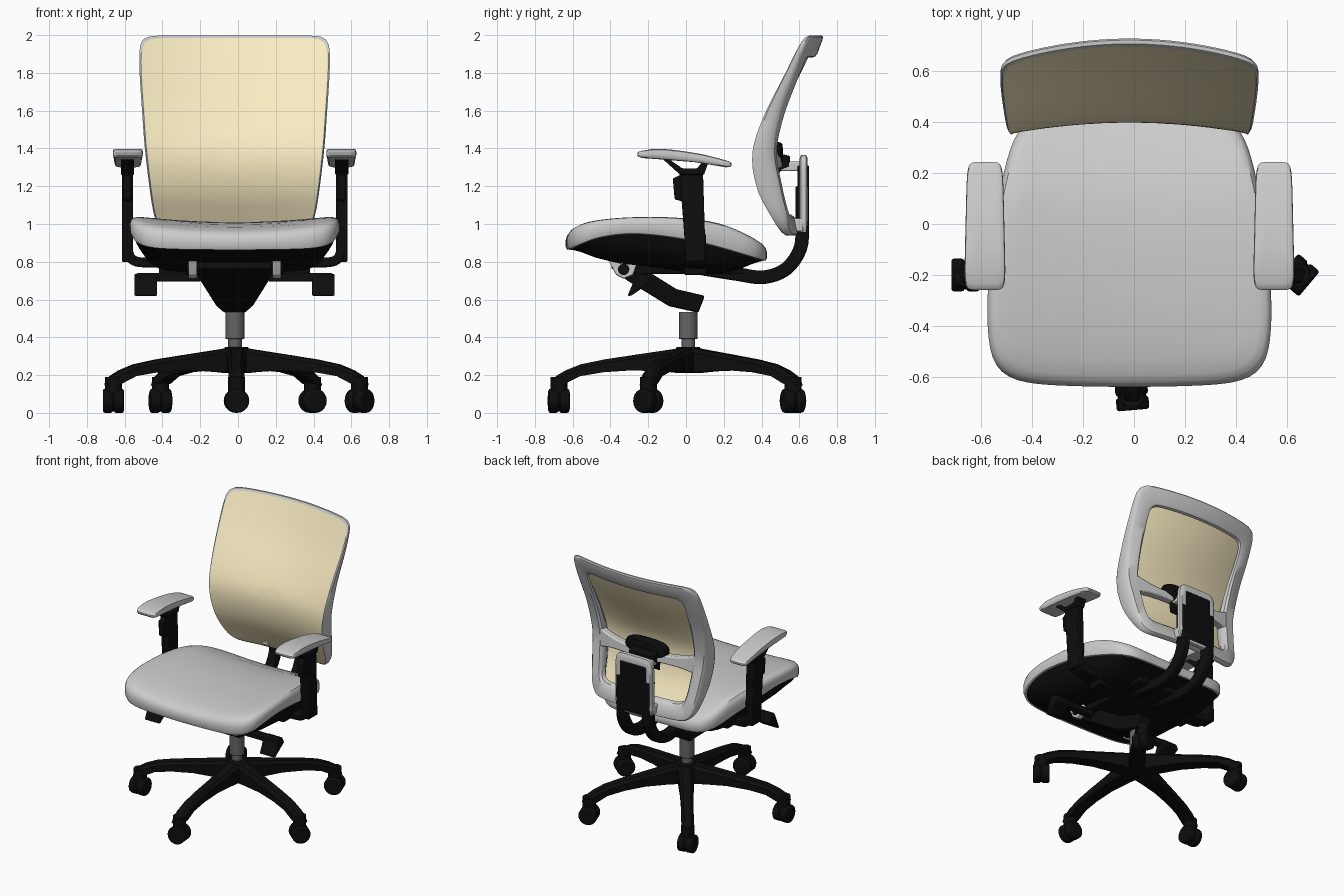
import bpy, bmesh, math
from mathutils import Vector, Matrix

if "Cube" in bpy.data.objects:
    bpy.data.objects.remove(bpy.data.objects["Cube"])

CX = -0.018                      # chair body sits slightly left of centre


def material(name, r, g, b):
    m = bpy.data.materials.new(name)
    m.diffuse_color = (r, g, b, 1)
    m.use_nodes = True
    m.node_tree.nodes["Principled BSDF"].inputs["Base Color"].default_value = m.diffuse_color
    return m


BLACK = material("black_plastic", 0.004, 0.004, 0.004)
STEEL = material("dark_steel", 0.13, 0.13, 0.13)
CREAM = material("cream_mesh", 0.95, 0.84, 0.54)


def curve(pts):
    """Smooth function through a few (t, value) points."""
    n = len(pts)
    sl = []
    for i in range(n):
        a, b = pts[max(i - 1, 0)], pts[min(i + 1, n - 1)]
        sl.append((b[1] - a[1]) / (b[0] - a[0]))

    def f(t):
        t = min(max(t, pts[0][0]), pts[-1][0])
        i = next(k for k in range(n - 1) if t <= pts[k + 1][0])
        (t0, v0), (t1, v1) = pts[i], pts[i + 1]
        h = t1 - t0
        s = (t - t0) / h
        return (v0 * (1 + 2 * s) * (1 - s) ** 2 + sl[i] * h * s * (1 - s) ** 2
                + v1 * s * s * (3 - 2 * s) + sl[i + 1] * h * s * s * (s - 1))
    return f


def loft(name, rings, mat=None, cap=True, closed=False, bevel=0):
    bm = bmesh.new()
    vs = [[bm.verts.new(p) for p in r] for r in rings]
    n = len(rings[0])
    for a, b in zip(vs, vs[1:] + (vs[:1] if closed else [])):
        for i in range(n):
            j = (i + 1) % n
            bm.faces.new((a[i], a[j], b[j], b[i]))
    if not closed:
        bm.faces.new(vs[-1])
        if cap:
            bm.faces.new(vs[0][::-1])
    bmesh.ops.recalc_face_normals(bm, faces=bm.faces)
    me = bpy.data.meshes.new(name)
    bm.to_mesh(me)
    bm.free()
    ob = bpy.data.objects.new(name, me)
    bpy.context.collection.objects.link(ob)
    if mat:
        me.materials.append(mat)
    if bevel:
        m = ob.modifiers.new("bevel", "BEVEL")
        m.width, m.segments = bevel, 2
    return ob


def outline(n, per=24):
    """Rounded square of half size 1, evenly sampled."""
    s = [-1 + 2 * i / per for i in range(per)]
    sq = [(t, -1) for t in s] + [(1, t) for t in s] + [(-t, 1) for t in s] + [(-1, -t) for t in s]
    return [(x / d, y / d) for x, y in sq for d in [(abs(x) ** n + abs(y) ** n) ** (1 / n)]]


def pillow(name, n, rings, f, mat=None, **kw):
    o = outline(n)
    return loft(name, [[f(a * s, b * s, t) for a, b in o] for s, t in rings], mat, **kw)


def box(name, x0, x1, y0, y1, z0, z1, mat=None, bevel=0.008):
    r = [(x0, y0), (x1, y0), (x1, y1), (x0, y1)]
    return loft(name, [[(CX + x, y, z) for x, y in r] for z in (z0, z1)], mat, bevel=bevel)


def prism(name, pts, x0, x1, mat=None, bevel=0.006):
    return loft(name, [[(CX + x, y, z) for y, z in pts] for x in (x0, x1)], mat, bevel=bevel)


def cylinder(name, p, q, r, mat=None, n=24, bevel=0):
    p, q = Vector(p), Vector(q)
    rot = (q - p).to_track_quat('Z', 'Y')
    ring = [rot @ Vector((r * math.cos(6.28318531 * i / n), r * math.sin(6.28318531 * i / n), 0)) for i in range(n)]
    return loft(name, [[c + v for v in ring] for c in (p, q)], mat, bevel=bevel)


def ribbon(name, path, half, place, steps=24, mat=None, bevel=0.01):
    """Sweep a bar of given thickness (2*half) along a planar path."""
    k = len(path) - 1
    fu, fv = (curve([(i, p[c]) for i, p in enumerate(path)]) for c in (0, 1))
    rings = []
    for i in range(steps + 1):
        t = i * k / steps
        d = Vector((fu(min(t + .02, k)) - fu(max(t - .02, 0)), fv(min(t + .02, k)) - fv(max(t - .02, 0)))).normalized()
        u, v, nu, nv = fu(t), fv(t), -d.y * half, d.x * half
        rings.append([place(u + nu, v + nv, -1), place(u + nu, v + nv, 1),
                      place(u - nu, v - nv, 1), place(u - nu, v - nv, -1)])
    return loft(name, rings, mat, bevel=bevel)


# Five-legged base
BX, BY, R = -0.008, 0.012, 0.69
cylinder("base_hub", (BX, BY, .22), (BX, BY, .35), .065, BLACK, bevel=.01)
cylinder("gas_piston", (BX - .008, BY, .34), (BX - .008, BY, .42), .036, STEEL)
cylinder("gas_sleeve", (BX - .008, BY, .39), (BX - .008, BY, .535), .05, STEEL, bevel=.005)
leg = [(.03, .345, .21, .055), (.15, .327, .22, .052), (.3, .305, .225, .045), (.45, .282, .215, .042),
       (.57, .257, .195, .042), (.65, .225, .155, .042), (.7, .195, .145, .04), (.725, .165, .145, .035)]
caster_turn = [95, 140, 110, 10, 0]           # wheel axle directions
for i, turn in enumerate(caster_turn):
    ang = math.radians(-90 + 72 * i)
    M = Matrix.Translation((BX, BY, 0)) @ Matrix.Rotation(ang, 4, 'Z')
    loft("base_leg", [[M @ Vector(p) for p in ((r, -w, b), (r, w, b), (r, w, t - .02), (r, w * .6, t),
                                               (r, -w * .6, t), (r, -w, t - .02))] for r, t, b, w in leg], BLACK)
    c = M @ Vector((R - .005, 0, 0))
    d = Vector((math.cos(math.radians(turn)), math.sin(math.radians(turn)), 0))
    cylinder("caster_stem", c + Vector((0, 0, .09)), c + Vector((0, 0, .19)), .045, BLACK, 16)
    up = Vector((0, 0, .064))
    for s in (-1, 1):
        cylinder("caster_wheel", c + up + d * s * .004, c + up + d * s * .055, .064, BLACK, 20, .01)
    cylinder("caster_axle", c + up - d * .02, c + up + d * .02, .056, BLACK, 16)

# Seat cushion and under-shell
seat_w = curve([(-.64, .535), (-.5, .55), (-.3, .555), (0, .532), (.2, .492), (.43, .44)])
seat_top = curve([(-.64, .985), (-.5, 1.02), (-.25, 1.04), (0, 1.035), (.2, 1.005), (.43, .91)])
seat_low = curve([(-.64, .855), (-.46, .925), (-.25, .945), (.07, .9), (.43, .8)])
shell_low = curve([(-.64, .855), (-.4, .8), (-.2, .775), (.17, .735), (.43, .795)])


def seat_point(a, b, t):
    y = -.103 + b * .532 - .02 * (1 - a * a) * (b < 0) * b * b + .018 * (b < 0) * b * b
    x = a * seat_w(y)
    if t < 0:
        return CX + x, y, seat_low(y) + (shell_low(y) - seat_low(y)) * -t
    top = seat_top(y) + .035 * ((x / .55) ** 2 - .9)
    return CX + x, y, seat_low(y) + (top - seat_low(y)) * t


pillow("seat_cushion", 8, [(.95, 0), (.985, .04), (1, .25), (1, .6), (.988, .8), (.962, .93), (.91, .99),
                           (.8, 1), (.6, 1), (.4, 1), (.2, 1), (.04, 1)], seat_point)
pillow("seat_shell", 8, [(.965, -.001), (.93, -.35), (.85, -.7), (.7, -.95), (.5, -1), (.25, -1), (.04, -1)],
       seat_point, BLACK)

# Tilt mechanism under the seat
mech = [(-.40, .77, -.35, .83, .2), (-.31, .70, -.25, .78, .185), (-.09, .565, -.05, .655, .1),
        (.065, .53, .1, .62, .06)]
loft("tilt_housing", [[(CX - w, y0, z0), (CX + w, y0, z0), (CX + w, y1, z1), (CX - w, y1, z1)]
                      for y0, z0, y1, z1, w in mech], BLACK, bevel=.01)
box("seat_plate", -.22, .22, -.36, .3, .735, .82, BLACK)
for s in (-1, 1):
    prism("pivot_plate", [(-.41, .81), (-.26, .79), (-.28, .73), (-.33, .71), (-.37, .73)], s * .2, s * .245)
    cylinder("pivot_pin", (CX + s * .19, -.33, .76), (CX + s * .255, -.33, .76), .03, BLACK)
    box("lever_rod", *sorted((s * .18, s * .52)), -.27, -.22, .695, .74, BLACK)
    prism("lever_paddle", [(-.31, .62), (-.29, .62), (-.19, .69), (-.21, .735), (-.26, .735)],
          *sorted((s * .41, s * .53)), BLACK)

# Backrest surface: width, edge position, hollow and frame thickness by height
back_w = curve([(.94, .39), (1.02, .42), (1.13, .442), (1.4, .475), (1.6, .49), (1.8, .503), (2, .507)])
back_y = curve([(.94, .51), (1.02, .462), (1.18, .38), (1.37, .352), (1.555, .405), (1.82, .535), (2, .622)])
back_d = curve([(.94, .04), (1.37, .045), (1.7, .08), (2, .08)])
back_t = curve([(.94, .05), (1.18, .12), (1.4, .11), (1.66, .07), (1.9, .04), (2, .03)])


def back_point(a, b, t):
    z = 1.468 + b * .53
    return CX + a * back_w(z), back_y(z) + back_d(z) * (1 - a * a) + t * back_t(z), z


pillow("back_frame", 16, [(.965, .02), (.985, -.02), (1, .12), (1, .6), (.985, .9), (.96, 1), (.82, 1), (.79, .85),
                          (.78, .5), (.82, .2)], back_point, closed=True)
pillow("back_mesh", 16, [(.975, .0)] + [(k / 10, .01) for k in range(9, 0, -1)] + [(.01, .01)],
       back_point, CREAM, cap=False)
rings = []
for i in range(25):
    a = -.86 + 1.72 * i / 24
    h, zc = .055 + .15 * abs(a) ** 4, -.27 + .05 * a * a
    rings.append([back_point(a, zc + sz * h, t) for sz, t in ((-1, .45), (1, .45), (1, .95), (-1, .95))])
loft("back_crossbar", rings, bevel=.008)

# Lumbar pad and its brackets
pillow("lumbar_pad", 3, [(.8, -1), (.95, -.7), (1, 0), (.95, .7), (.8, 1), (.3, 1.1)],
       lambda a, b, t: (CX + a * .17, .475 + t * .035, 1.375 + b * .06), BLACK)
prism("lumbar_claw", [(.45, 1.40), (.5, 1.42), (.51, 1.37), (.55, 1.36), (.55, 1.30), (.5, 1.28), (.47, 1.22)],
      -.1, .1, BLACK)
for s in (-1, 1):
    box("bracket_upper", *sorted((s * .06, s * .1)), .48, .62, 1.28, 1.33)
    box("bracket_lower", *sorted((s * .1, s * .15)), .52, .62, .96, 1.03)
    cylinder("bracket_pin", (CX + s * .14, .545, .995), (CX + s * .16, .545, .995), .018, BLACK)

# Upright spine with twin curved arms below it
pillow("spine_frame", 7, [(.9, -1), (1, -.6), (1, .6), (.92, 1), (.8, 1)],
       lambda a, b, t: (CX + a * .15, .622 + t * .022, 1.15 + b * .215))
box("spine_insert", -.105, .105, .59, .652, .95, 1.31, BLACK)
jpath = [(.08, .765), (.27, .735), (.41, .718), (.53, .762), (.605, .87), (.615, 1.0), (.615, 1.2)]
for s in (-1, 1):
    ribbon("spine_arm", jpath, .036, lambda u, v, k: (CX + s * .105 + k * .032, u, v), mat=BLACK)

# Armrests, mirrored left and right
pad_top = curve([(-.26, 1.385), (-.14, 1.398), (.07, 1.372), (.24, 1.33)])
pad_low = curve([(-.26, 1.35), (-.14, 1.345), (.07, 1.325), (.24, 1.295)])
for s in (-1, 1):
    def pad_point(a, b, t):
        y = -.008 + b * .25
        return CX + s * .565 + a * (.076 - .006 * b), y, pad_low(y) + (pad_top(y) - pad_low(y)) * t

    pillow("arm_pad", 8, [(.88, 0), (.97, .15), (1, .4), (1, .7), (.97, .9), (.9, .98), (.7, 1), (.35, 1), (.05, 1)],
           pad_point)
    x0, x1 = sorted((s * .537, s * .597))
    prism("arm_fork", [(-.13, 1.35), (-.10, 1.35), (-.02, 1.295), (.06, 1.295), (.09, 1.335), (.12, 1.33),
                       (.095, 1.26), (-.03, 1.26)], x0 - .005, x1 + .005, BLACK)
    prism("arm_post", [(-.035, 1.28), (.09, 1.28), (.1, .95), (.105, .80), (.0, .80), (-.01, .95)], x0, x1, BLACK)
    prism("arm_release", [(-.07, 1.24), (-.03, 1.26), (-.02, 1.12), (-.06, 1.13)], x0 + .01, x1 - .01, BLACK)
    ribbon("arm_bracket", [(.567, .95), (.565, .86), (.53, .805), (.42, .795), (.2, .79)], .026,
           lambda u, v, k: (CX + s * u, .05 + k * .055, v), mat=BLACK)
    box("arm_mount", *sorted((s * .2, s * .4)), -.01, .11, .73, .8, BLACK)

# Smooth shading with crisp edges
for ob in bpy.context.scene.objects:
    ob.select_set(True)
    bpy.context.view_layer.objects.active = ob
bpy.ops.object.shade_smooth_by_angle(angle=math.radians(35))
